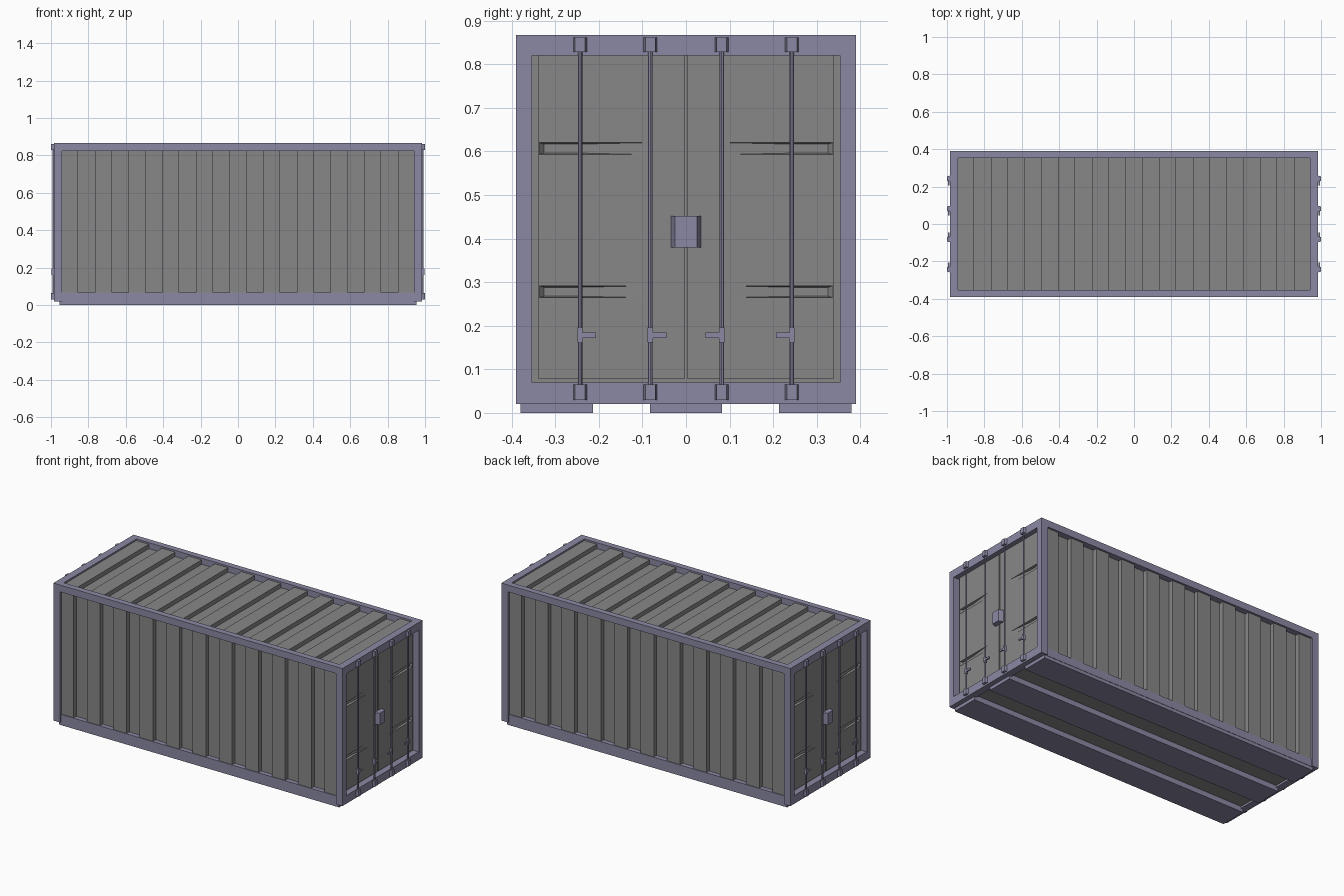
import bpy, bmesh
from mathutils import Matrix

if "Cube" in bpy.data.objects:
    bpy.data.objects.remove(bpy.data.objects["Cube"], do_unlink=True)


def material(name, colour):
    m = bpy.data.materials.new(name)
    m.use_nodes = True
    m.diffuse_color = colour
    m.node_tree.nodes["Principled BSDF"].inputs["Base Color"].default_value = colour
    return m


GREY = material("panel grey", (0.245, 0.245, 0.245, 1))
FRAME = material("frame violet grey", (0.258, 0.25, 0.37, 1))

L, W, BASE, TOP = 0.985, 0.39, 0.02, 0.867      # outer frame
IX, IY = 0.94, 0.353                           # frame openings
DOOR = 0.955                                   # door outer plane


def finish(name, bm, mat, end=1):
    """Make an object; end=-1 turns it round to the other end."""
    if end < 0:
        bm.transform(Matrix.Scale(-1, 4, (1, 0, 0)))
    bmesh.ops.recalc_face_normals(bm, faces=bm.faces)
    me = bpy.data.meshes.new(name)
    bm.to_mesh(me)
    bm.free()
    me.materials.append(mat)
    ob = bpy.data.objects.new(name, me)
    bpy.context.collection.objects.link(ob)
    return ob


def hull(bm, points):
    verts = [bm.verts.new(p) for p in points]
    bmesh.ops.convex_hull(bm, input=verts)


def box(bm, x, y, z, inset=0.0):
    """Box from three ranges; inset narrows its outer +x face in y."""
    hull(bm, [(a, b + (inset if b == min(y) else -inset) * (a == max(x)), c)
              for a in x for b in y for c in z])


def boxes(name, ranges, mat, end=1):
    bm = bmesh.new()
    for r in ranges:
        box(bm, *r)
    return finish(name, bm, mat, end)


# Frame: corner posts, long rails and end beams
S = (1, -1)
boxes("corner_posts", [((sx * IX, sx * L), (sy * IY, sy * W), (BASE, TOP))
                       for sx in S for sy in S], FRAME)
boxes("top_rails", [((-IX, IX), (s * IY, s * W), (0.825, TOP)) for s in S], FRAME)
boxes("bottom_rails", [((-IX, IX), (s * IY, s * (W - 0.008)), (BASE, 0.067))
                       for s in S], FRAME)
boxes("end_beams", [((s * IX, s * L), (-IY, IY), z)
                    for s in S for z in ((BASE, 0.07), (0.82, TOP))], FRAME)

# Floor and skids underneath
boxes("floor", [((-IX, IX), (-IY, IY), (0.032, 0.045))], GREY)
boxes("skids", [((-0.955, 0.955), (c - 0.083, c + 0.083), (0, 0.036 if c == 0 else 0.034))
                for c in (-0.297, 0, 0.297)], FRAME)


# Corrugated sheets: alternating outer and inner strips along x
def corrugated(name, place, a, b, outer, inner):
    path, step = [], 0.09
    for i in range(-10, 11):
        depth = inner if i % 2 else outer
        path += [(max(-IX, (i - 0.5) * step), depth), (min(IX, (i + 0.5) * step), depth)]
    bm = bmesh.new()
    rows = [[bm.verts.new(place(x, t, d)) for x, d in path] for t in (a, b)]
    for i in range(len(path) - 1):
        bm.faces.new((rows[0][i], rows[0][i + 1], rows[1][i + 1], rows[1][i]))
    ob = finish(name, bm, GREY)
    # Make sure the sheet faces outward
    centre = ob.data.polygons[0]
    if centre.normal.dot(centre.center) < 0:
        ob.data.flip_normals()


for s, side in ((1, "back"), (-1, "front")):
    corrugated(side + "_wall", lambda x, t, d: (x, s * d, t), 0.06, 0.83, 0.378, 0.35)
corrugated("roof", lambda x, t, d: (x, t, d), -0.357, 0.357, 0.857, 0.83)


# Doors with tapered recesses
def door(name, side, end):
    ob = boxes(name, [((DOOR - 0.03, DOOR), (side * 0.004, side * 0.338), (0.078, 0.822))],
               GREY, end)
    bm = bmesh.new()
    for z in (0.278, 0.6065):
        pts = [(x, side * y, z + h) for x in (DOOR, DOOR + 0.02)
               for y in (0.10, 0.338 - 0.001) for h in (-0.0135, 0.0135)]
        pts += [(DOOR - 0.02, side * 0.32, z + h) for h in (-0.0085, 0.0085)]
        hull(bm, pts)
    cutter = finish("recess_cutter", bm, GREY, end)
    cutter.hide_render = True
    mod = ob.modifiers.new("recesses", "BOOLEAN")
    mod.operation, mod.solver, mod.object = "DIFFERENCE", "EXACT", cutter
    deps = bpy.context.evaluated_depsgraph_get()
    mesh = bpy.data.meshes.new_from_object(ob.evaluated_get(deps))
    ob.modifiers.clear()
    ob.data = mesh
    bpy.data.objects.remove(cutter, do_unlink=True)


RODS = (-0.243, -0.082, 0.082, 0.243)
for end, label in ((1, "left"), (-1, "right")):
    boxes(label + "_door_backing", [((0.915, 0.942), (-IY, IY), (0.06, 0.83))], GREY, end)
    for side in S:
        door(label + "_door_" + ("back" if side > 0 else "front"), side, end)

    # Locking rods
    bm = bmesh.new()
    for y in RODS:
        bmesh.ops.create_cone(bm, cap_ends=True, segments=8, radius1=0.005, radius2=0.005,
                              depth=0.81, matrix=Matrix.Translation((0.988, y, 0.447)))
    finish(label + "_lock_rods", bm, FRAME, end)

    # Rod brackets, chamfered towards the outside
    boxes(label + "_rod_brackets",
          [((0.98, 1.0), (y - 0.0165, y + 0.0165), z, 0.005)
           for y in RODS for z in ((0.03, 0.065), (0.828, 0.862))], FRAME, end)

    # Handles pointing towards the middle
    handles = []
    for y in RODS:
        d = -1 if y > 0 else 1
        handles += [((0.98, 0.996), (y - 0.006, y + 0.006), (0.162, 0.196)),
                    ((0.986, 0.994), (y, y + d * 0.037), (0.172, 0.184))]
    boxes(label + "_handles", handles, FRAME, end)

    # Central lock box
    boxes(label + "_lock_box", [((0.95, 0.985), (-0.036, 0.036), (0.38, 0.452), 0.011)],
          FRAME, end)
